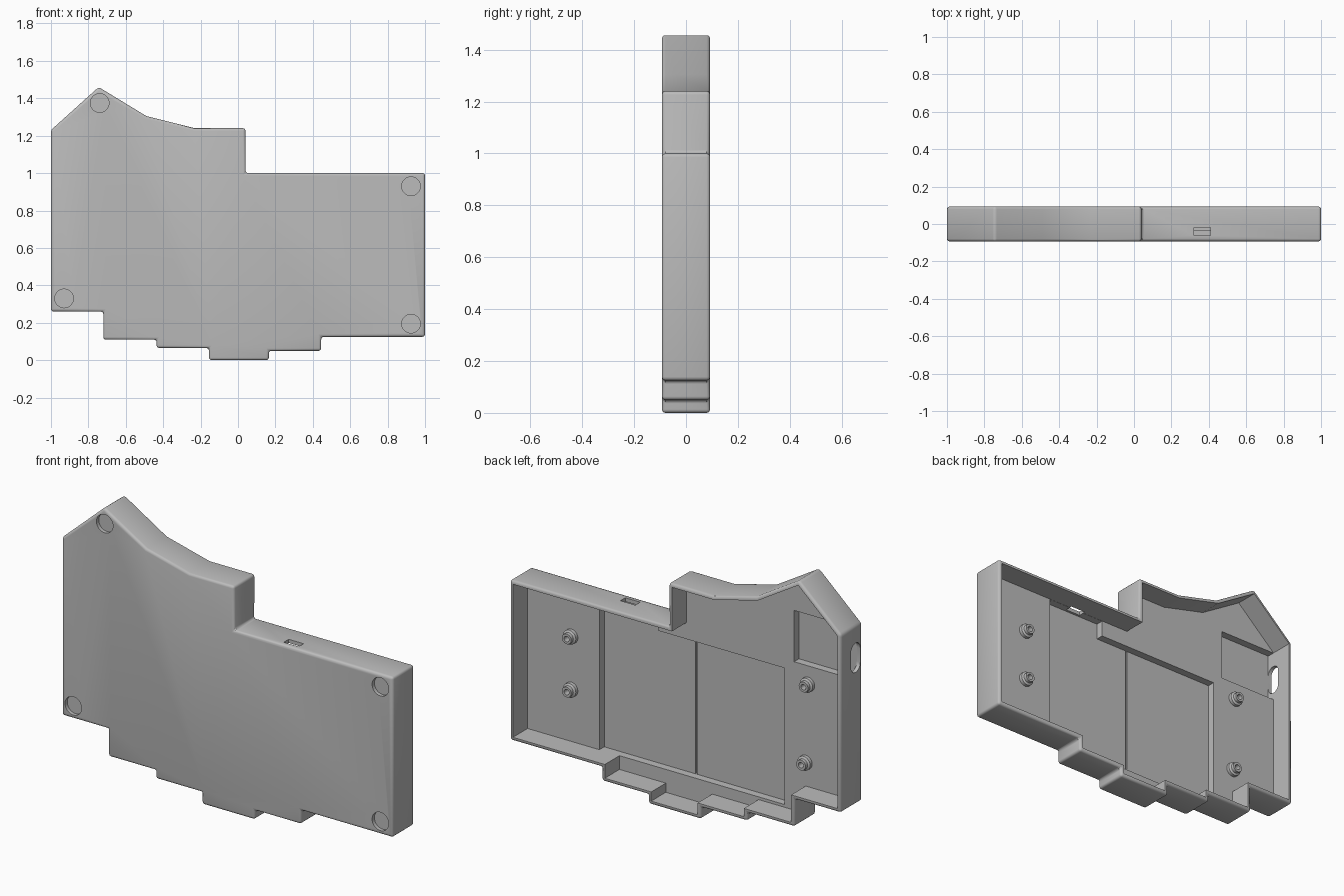
import bpy, bmesh, math
from mathutils import Vector, Matrix

if "Cube" in bpy.data.objects:
    bpy.data.objects.remove(bpy.data.objects["Cube"])

grey = bpy.data.materials.new("plain grey")
grey.use_nodes = True
COLOUR = (0.5, 0.5, 0.5, 1)
grey.diffuse_color = COLOUR
grey.node_tree.nodes["Principled BSDF"].inputs["Base Color"].default_value = COLOUR

BACK, FRONT = 0.093, -0.093      # open rim and closed face
FLOOR, DEEP = -0.033, -0.075     # tray floor and pocket floor
WALL = 0.02

# Case silhouette in x, z (clockwise from lower left)
OUTLINE = [(-1, .26), (-1, 1.23), (-.745, 1.46), (-.49, 1.305), (-.23, 1.24),
           (.04, 1.24), (.04, 1), (1, 1), (1, .125), (.445, .125), (.445, .05),
           (.165, .05), (.165, 0), (-.155, 0), (-.155, .065), (-.435, .065),
           (-.435, .11), (-.72, .11), (-.72, .26)]


def finish(name, bm):
    bmesh.ops.recalc_face_normals(bm, faces=bm.faces)
    mesh = bpy.data.meshes.new(name)
    bm.to_mesh(mesh)
    bm.free()
    mesh.materials.append(grey)
    ob = bpy.data.objects.new(name, mesh)
    bpy.context.collection.objects.link(ob)
    return ob


def prism(name, points, y0, y1):
    bm = bmesh.new()
    face = bm.faces.new([bm.verts.new((x, y0, z)) for x, z in points])
    new = bmesh.ops.extrude_face_region(bm, geom=[face])["geom"]
    verts = [v for v in new if isinstance(v, bmesh.types.BMVert)]
    bmesh.ops.translate(bm, verts=verts, vec=(0, y1 - y0, 0))
    return finish(name, bm)


def rect(x0, x1, z0, z1):
    return [(x0, z0), (x1, z0), (x1, z1), (x0, z1)]


def circle(x, z, r, n=32):
    return [(x + r * math.cos(math.tau * i / n), z + r * math.sin(math.tau * i / n))
            for i in range(n)]


def inset(points, t):
    """Mitred inward offset of a clockwise outline."""
    out = []
    for i, p in enumerate(points):
        a, b, c = Vector(points[i - 1]), Vector(p), Vector(points[(i + 1) % len(points)])
        d1, d2 = (b - a).normalized(), (c - b).normalized()
        n1, n2 = Vector((d1.y, -d1.x)), Vector((d2.y, -d2.x))
        out.append(tuple(b + (n1 + n2) * t / (1 + n1.dot(n2))))
    return out


def activate(ob):
    bpy.ops.object.select_all(action="DESELECT")
    ob.select_set(True)
    bpy.context.view_layer.objects.active = ob


def cut(ob, cutter):
    activate(ob)
    mod = ob.modifiers.new("cut", "BOOLEAN")
    mod.operation, mod.solver, mod.object = "DIFFERENCE", "EXACT", cutter
    bpy.ops.object.modifier_apply(modifier=mod.name)
    bpy.data.objects.remove(cutter)


# Rounded outer shell
case = prism("case_shell", OUTLINE, FRONT, BACK)
activate(case)
bev = case.modifiers.new("round", "BEVEL")
bev.width, bev.segments, bev.limit_method = 0.014, 3, "ANGLE"
bpy.ops.object.modifier_apply(modifier=bev.name)

# Open tray
cut(case, prism("tray_cutter", inset(OUTLINE, WALL), FLOOR, BACK + .1))

# Deep main pocket, with an arm reaching the top wall
pocket = [(-.571, .145), (.546, .145), (.546, .979), (.19, .979), (.19, .89), (-.571, .89)]
cut(case, prism("pocket_cutter", pocket, DEEP, 0))
# Thin seam across the pocket floor
cut(case, prism("seam_cutter", rect(-.016, -.004, .146, .889), DEEP - .008, 0))
# Square corner pocket
cut(case, prism("corner_cutter", rect(-.979, -.63, .94, 1.22), DEEP, FLOOR + .01))

# Round foot recesses on the closed face
for x, z in [(-.74, 1.375), (.925, .93), (-.93, .33), (.925, .195)]:
    cut(case, prism("foot_cutter", circle(x, z, .05), FRONT - .05, FRONT + .02))

# Port opening in the top wall
cut(case, prism("port_cutter", rect(.32, .41, .95, 1.05), -.062, -.02))

# Slot with round ends in the side wall
half = [(.04 * math.cos(math.pi * i / 12), .04 * math.sin(math.pi * i / 12)) for i in range(13)]
slot = [(y, z + .04) for y, z in half] + [(-y, -z - .04) for y, z in half]
slot_cutter = prism("slot_cutter", slot, -.05, .05)
slot_cutter.data.transform(Matrix.Translation((-1, -.035, 1.06)) @ Matrix.Rotation(math.pi / 2, 4, "Z"))
cut(case, slot_cutter)


# Stepped screw standoffs, lathed around y
def standoff(name, x, z, n=24):
    profile = [(.039, -.005), (.039, .018), (.028, .024), (.028, .042), (.015, .042), (.015, 0)]
    bm = bmesh.new()
    rings = [[bm.verts.new((x + r * math.cos(math.tau * i / n), FLOOR + h,
                            z + r * math.sin(math.tau * i / n))) for i in range(n)]
             for r, h in profile]
    for a, b in zip(rings, rings[1:]):
        for i in range(n):
            j = (i + 1) % n
            bm.faces.new((a[i], a[j], b[j], b[i]))
    bm.faces.new(rings[-1])
    bm.faces.new(rings[0])
    return finish(name, bm)


parts = [case]
for i, (x, z) in enumerate([(.715, .72), (.715, .43), (-.715, .84), (-.70, .41)]):
    parts.append(standoff(f"standoff_{i + 1}", x, z))

for ob in parts:
    activate(ob)
    bpy.ops.object.shade_smooth_by_angle(angle=math.radians(30))
